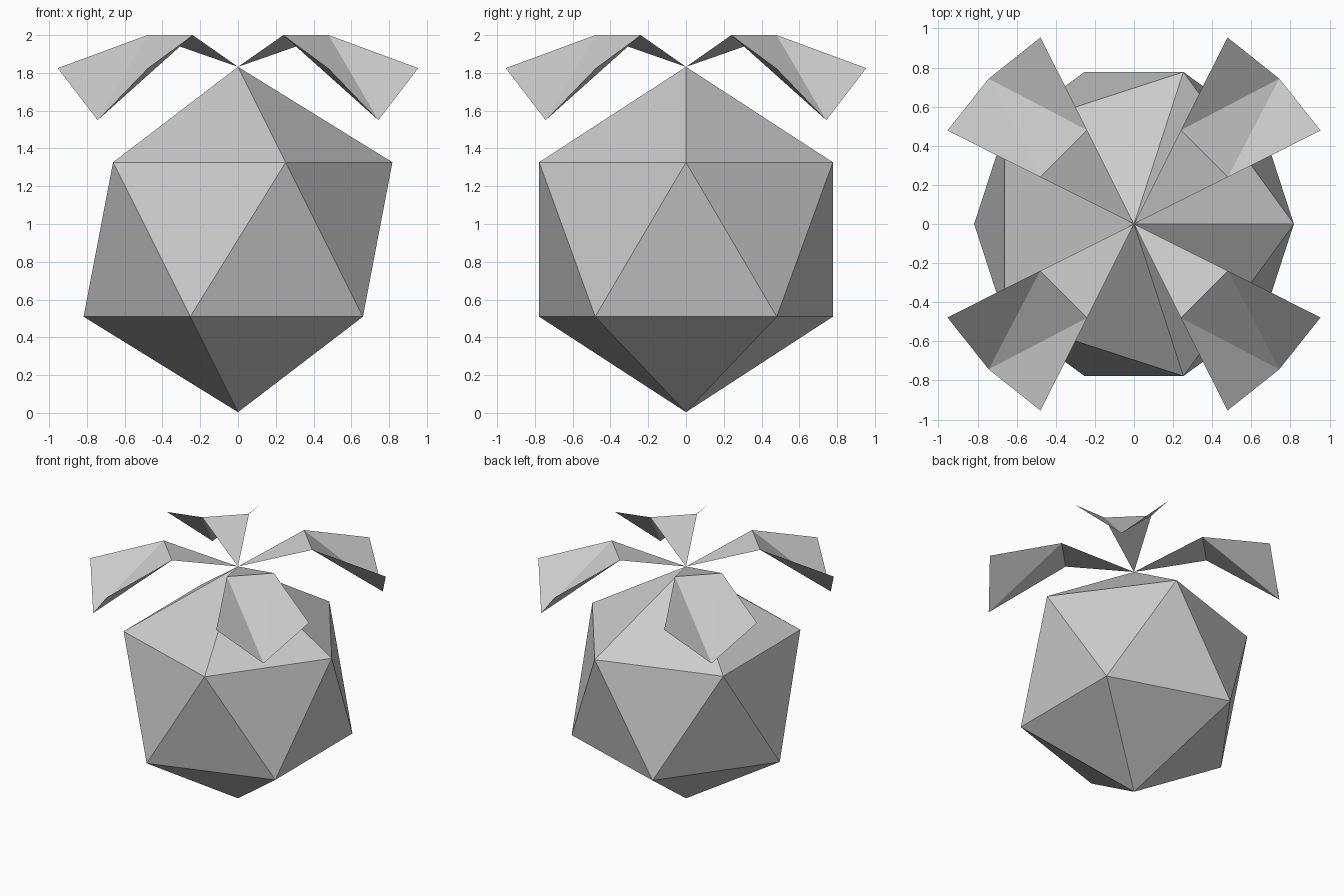
import bpy
from math import pi
from mathutils import Matrix

if "Cube" in bpy.data.objects:
    bpy.data.objects.remove(bpy.data.objects["Cube"])

# Faceted body: a plain icosahedron standing on its point
bpy.ops.mesh.primitive_ico_sphere_add(subdivisions=1, radius=0.914,
                                      location=(0, 0, 0.918))
bpy.context.object.name = "body"

# One folded leaf: a stem triangle, a sloping middle and two side flaps
LEAF_POINTS = [
    (0, 0, 1.832),                                # stem
    (0.48, 0.24, 2.0), (0.24, 0.48, 2.0),         # fold
    (0.954, 0.478, 1.825), (0.478, 0.954, 1.825), # flap corners
    (0.743, 0.743, 1.55),                         # tip
]
LEAF_FACES = [(0, 1, 2), (1, 5, 2), (1, 3, 5), (2, 5, 4)]


def add_leaf(name, angle):
    mesh = bpy.data.meshes.new(name)
    mesh.from_pydata(LEAF_POINTS, [], LEAF_FACES)
    mesh.transform(Matrix.Rotation(angle, 4, 'Z'))
    leaf = bpy.data.objects.new(name, mesh)
    bpy.context.collection.objects.link(leaf)


# Four leaves spread around the top point
for i in range(4):
    add_leaf(f"leaf_{i + 1}", i * pi / 2)
